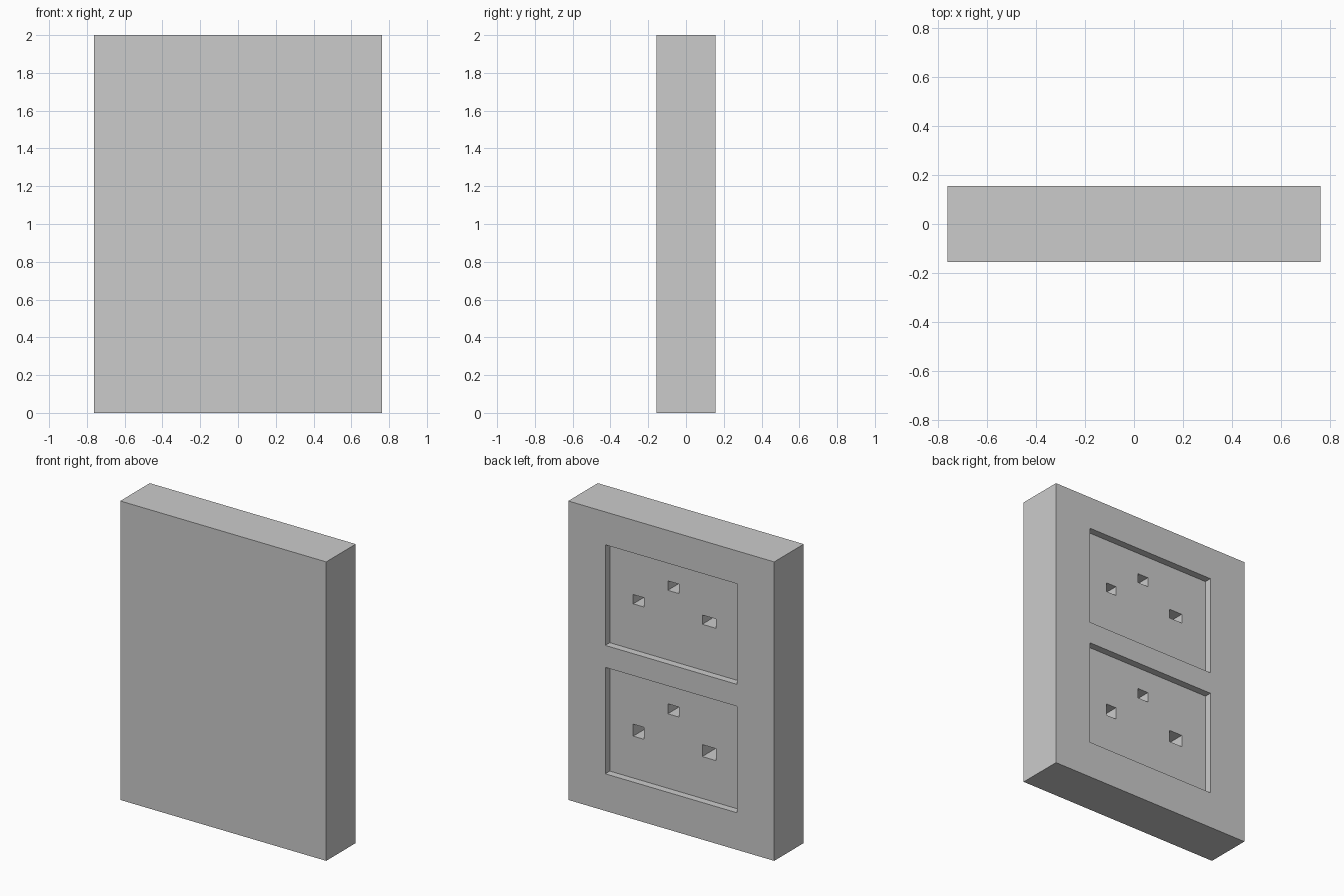
import bpy
import bmesh
from mathutils import Matrix, Vector

if "Cube" in bpy.data.objects:
    bpy.data.objects.remove(bpy.data.objects["Cube"])

WIDTH, DEPTH, HEIGHT = 1.524, 0.312, 2.0
BACK = DEPTH / 2
FLOOR = BACK - 0.048      # floor of the recessed panels
HOLE_END = -0.06          # blind end of the pin holes


def boxes(name, bounds):
    """One object made of axis-aligned boxes given as (x0, x1, y0, y1, z0, z1)."""
    bm = bmesh.new()
    for x0, x1, y0, y1, z0, z1 in bounds:
        centre = Vector((x0 + x1, y0 + y1, z0 + z1)) / 2
        size = (x1 - x0, y1 - y0, z1 - z0, 1)
        bmesh.ops.create_cube(bm, size=1,
                              matrix=Matrix.Translation(centre) @ Matrix.Diagonal(size))
    mesh = bpy.data.meshes.new(name)
    bm.to_mesh(mesh)
    bm.free()
    obj = bpy.data.objects.new(name, mesh)
    bpy.context.collection.objects.link(obj)
    return obj


def carve(target, cutter):
    """Subtract the cutter, then remove it."""
    mod = target.modifiers.new(cutter.name, 'BOOLEAN')
    mod.operation = 'DIFFERENCE'
    mod.solver = 'EXACT'
    mod.object = cutter
    cutter.hide_render = True
    bpy.context.view_layer.objects.active = target
    bpy.ops.object.modifier_apply(modifier=mod.name)
    bpy.data.objects.remove(cutter)


# Solid wall plate
plate = boxes("socket_plate",
              [(-WIDTH / 2, WIDTH / 2, -DEPTH / 2, DEPTH / 2, 0, HEIGHT)])

# Two shallow rectangular recesses on the back face
carve(plate, boxes("recess_cutter", [
    (-0.488, 0.488, FLOOR, BACK + 0.1, z0, z1)
    for z0, z1 in ((0.248, 0.96), (1.107, 1.78))]))

# Three deep pin holes per recess: two side pins and a raised middle pin
holes = []
for side_z, middle_z in (((0.528, 0.608), (0.746, 0.813)),
                         ((1.413, 1.475), (1.572, 1.635))):
    for (x0, x1), (z0, z1) in (((0.237, 0.315), side_z),
                               ((-0.022, 0.059), middle_z),
                               ((-0.296, -0.196), side_z)):
        holes.append((x0, x1, HOLE_END, FLOOR + 0.02, z0, z1))
carve(plate, boxes("pin_hole_cutter", holes))
